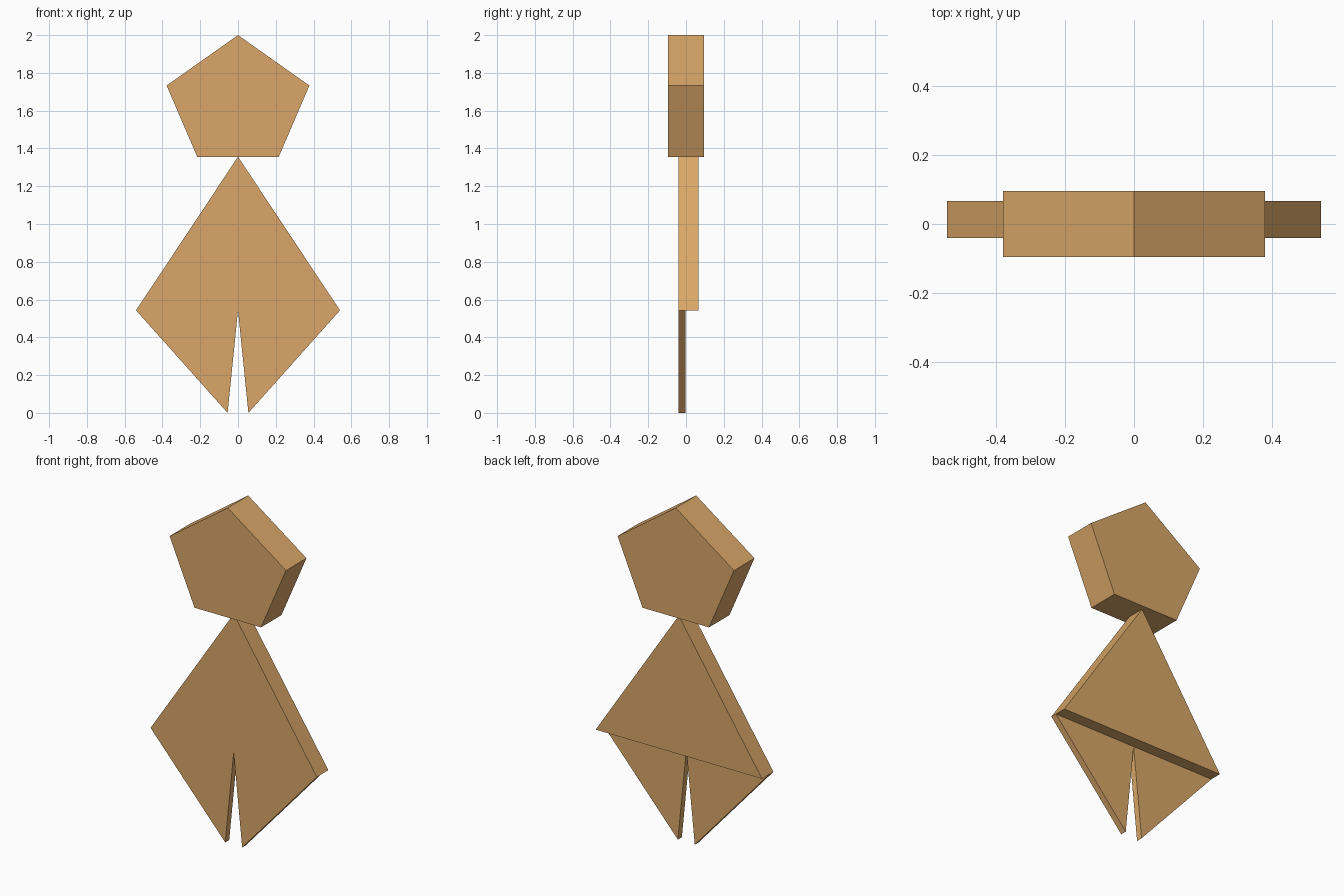
import bpy, bmesh

if "Cube" in bpy.data.objects:
    bpy.data.objects.remove(bpy.data.objects["Cube"])

wood = bpy.data.materials.new("wood")
wood.diffuse_color = (0.70, 0.39, 0.14, 1)
wood.use_nodes = True
wood.node_tree.nodes["Principled BSDF"].inputs["Base Color"].default_value = wood.diffuse_color


def plate(name, outline, y0, y1):
    """Flat x-z outline extruded from y0 to y1."""
    bm = bmesh.new()
    face = bm.faces.new([bm.verts.new((x, y0, z)) for x, z in outline])
    ext = bmesh.ops.extrude_face_region(bm, geom=[face], use_keep_orig=True)
    moved = [g for g in ext["geom"] if isinstance(g, bmesh.types.BMVert)]
    bmesh.ops.translate(bm, verts=moved, vec=(0, y1 - y0, 0))
    bmesh.ops.recalc_face_normals(bm, faces=bm.faces)
    mesh = bpy.data.meshes.new(name)
    bm.to_mesh(mesh)
    bm.free()
    mesh.materials.append(wood)
    obj = bpy.data.objects.new(name, mesh)
    bpy.context.collection.objects.link(obj)
    return obj


# Thick pentagon head
plate("head", [(0, 2), (-0.378, 1.733), (-0.216, 1.356),
               (0.216, 1.356), (0.378, 1.733)], -0.095, 0.095)

# Triangular body, its tip touching the head
plate("body", [(0, 1.356), (-0.54, 0.543), (0.54, 0.543)], -0.04, 0.067)

# Thin triangular legs, flush with the front of the body
for side, s in (("left", -1), ("right", 1)):
    plate(side + "_leg", [(0, 0.543), (s * 0.54, 0.543), (s * 0.055, 0)],
          -0.04, -0.003)
